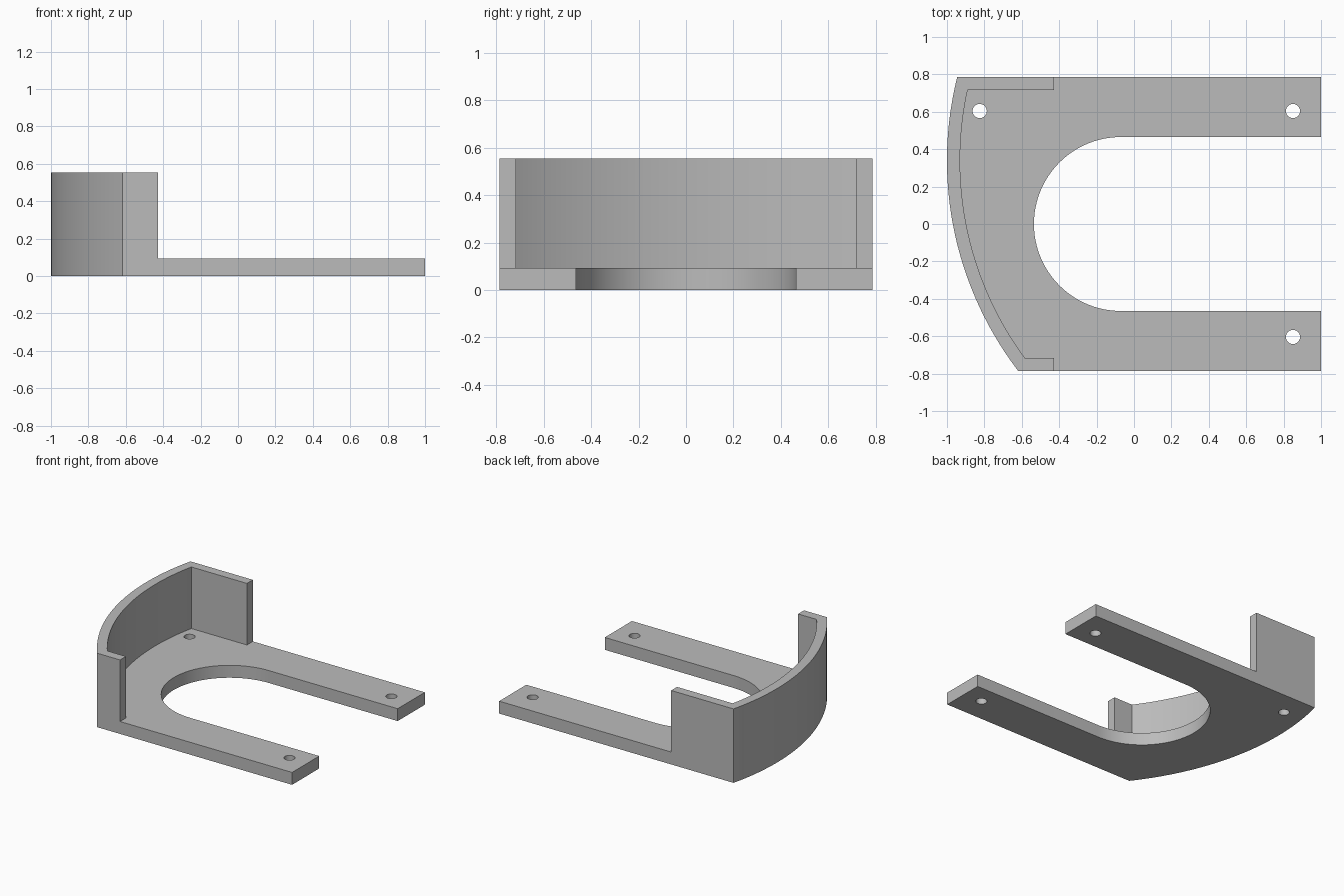
import bpy
import bmesh
from math import cos, sin, asin, pi, radians
from mathutils import Vector

if "Cube" in bpy.data.objects:
    bpy.data.objects.remove(bpy.data.objects["Cube"], do_unlink=True)

# Main dimensions
HALF_W, INNER_W = 0.787, 0.717
PLATE_H, WALL_H = 0.093, 0.555
RETURN_X = -0.428
ARC_X, ARC_Y = 0.85, 0.339
SLOT_X, SLOT_R = -0.07, 0.465
HOLE_Y, HOLE_R = 0.604, 0.038


def arc(cx, cy, r, start, end, steps):
    """Points along a circular arc, both ends included."""
    angles = [start + (end - start) * i / steps for i in range(steps + 1)]
    return [(cx + r * cos(a), cy + r * sin(a)) for a in angles]


def rear_arc(r, half_w):
    """Bowed wall line, clipped at y = +half_w and y = -half_w."""
    start = pi - asin((half_w - ARC_Y) / r)
    end = pi + asin((half_w + ARC_Y) / r)
    return arc(ARC_X, ARC_Y, r, start, end, 48)


def prism(name, outlines, z0, z1):
    """Solid made of one or more counter-clockwise outlines extruded upwards."""
    bm = bmesh.new()
    for outline in outlines:
        face = bm.faces.new([bm.verts.new((x, y, z0)) for x, y in outline])
        top = bmesh.ops.extrude_face_region(bm, geom=[face], use_keep_orig=True)
        moved = [v for v in top["geom"] if isinstance(v, bmesh.types.BMVert)]
        bmesh.ops.translate(bm, verts=moved, vec=Vector((0, 0, z1 - z0)))
    bmesh.ops.recalc_face_normals(bm, faces=bm.faces)
    mesh = bpy.data.meshes.new(name)
    bm.to_mesh(mesh)
    bm.free()
    obj = bpy.data.objects.new(name, mesh)
    bpy.context.collection.objects.link(obj)
    return obj


# Solid block with the bowed side
bracket = prism("bracket", [rear_arc(1.85, HALF_W) + [(1, -HALF_W), (1, HALF_W)]], 0, WALL_H)

# Pocket above the plate, leaving the bowed wall and its two short returns
pocket_outline = rear_arc(1.78, INNER_W) + [
    (RETURN_X, -INNER_W), (RETURN_X, -1), (1.2, -1),
    (1.2, 1), (RETURN_X, 1), (RETURN_X, INNER_W)]
pocket = prism("pocket_cutter", [pocket_outline], PLATE_H, 1)

# Round-ended slot between the two arms
slot_outline = arc(SLOT_X, 0, SLOT_R, pi / 2, 3 * pi / 2, 48) + [(1.2, -SLOT_R), (1.2, SLOT_R)]
slot = prism("slot_cutter", [slot_outline], -0.2, 1)

# Three screw holes
centres = [(-0.825, HOLE_Y), (0.85, HOLE_Y), (0.85, -HOLE_Y)]
hole_outlines = [arc(x, y, HOLE_R, 0, 2 * pi, 32)[:-1] for x, y in centres]
holes = prism("hole_cutter", hole_outlines, -0.2, 0.3)

# Cut the block and bake the result
cutters = [pocket, slot, holes]
for cutter in cutters:
    cutter.hide_render = True
    mod = bracket.modifiers.new(cutter.name, "BOOLEAN")
    mod.operation = "DIFFERENCE"
    mod.solver = "EXACT"
    mod.object = cutter
bpy.context.view_layer.update()
graph = bpy.context.evaluated_depsgraph_get()
result = bpy.data.meshes.new_from_object(bracket.evaluated_get(graph))
bracket.modifiers.clear()
bracket.data = result
for cutter in cutters:
    bpy.data.objects.remove(cutter, do_unlink=True)

# Single grey material
grey = bpy.data.materials.new("plain grey")
grey.use_nodes = True
colour = (0.5, 0.5, 0.5, 1)
grey.diffuse_color = colour
grey.node_tree.nodes["Principled BSDF"].inputs["Base Color"].default_value = colour
bracket.data.materials.clear()
bracket.data.materials.append(grey)

# Smooth curved sides, keep the corners sharp
bpy.ops.object.select_all(action="DESELECT")
bracket.select_set(True)
bpy.context.view_layer.objects.active = bracket
bpy.ops.object.shade_smooth_by_angle(angle=radians(30))
